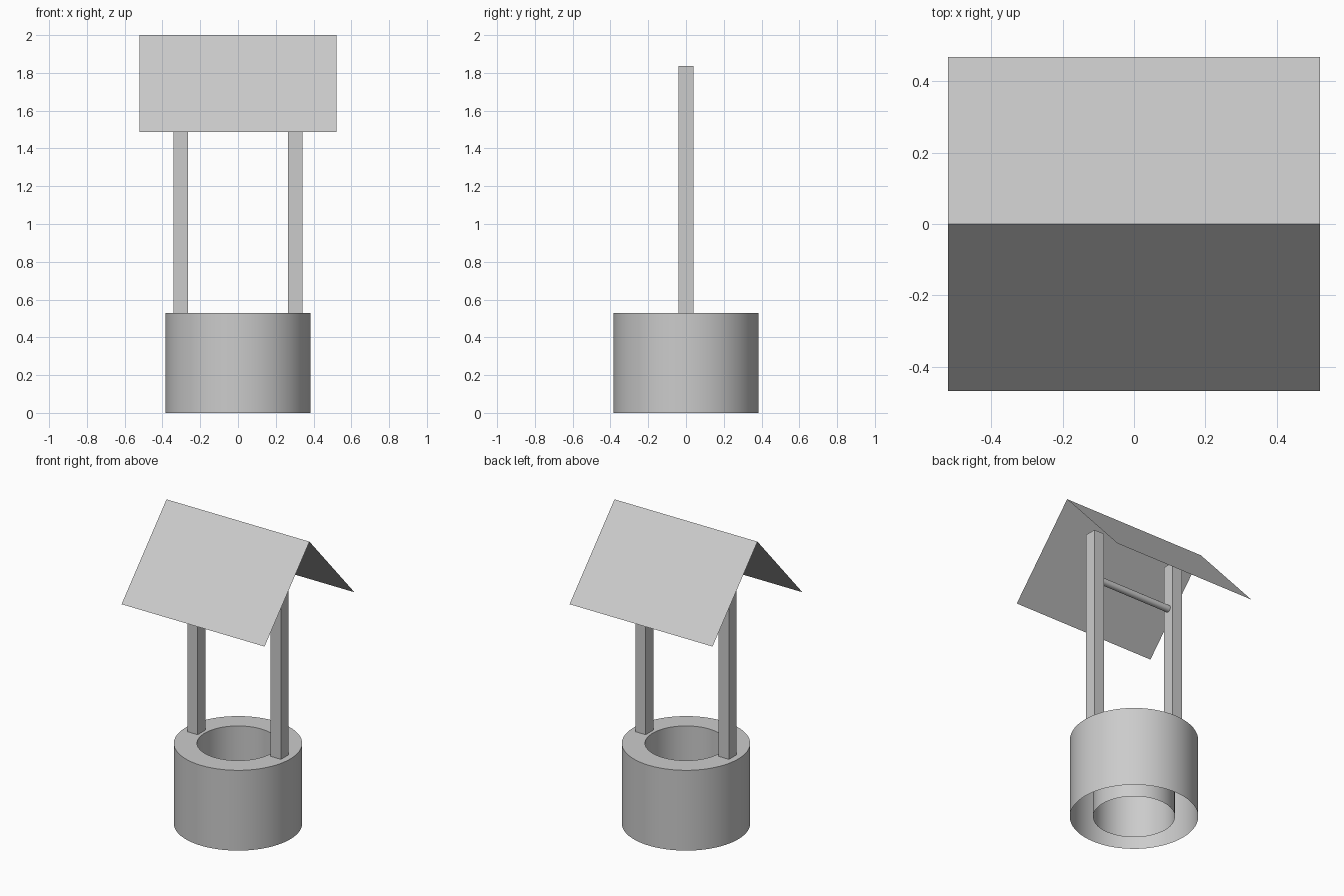
import bpy
import math

if "Cube" in bpy.data.objects:
    bpy.data.objects.remove(bpy.data.objects["Cube"])


def mesh_object(name, verts, faces):
    mesh = bpy.data.meshes.new(name)
    mesh.from_pydata(verts, [], faces)
    obj = bpy.data.objects.new(name, mesh)
    bpy.context.collection.objects.link(obj)
    return obj


def smooth(obj):
    bpy.ops.object.select_all(action='DESELECT')
    obj.select_set(True)
    bpy.context.view_layer.objects.active = obj
    bpy.ops.object.shade_smooth_by_angle(angle=math.radians(35))


def lathe(name, profile, segments=64):
    n = len(profile)
    verts = [(r * math.cos(2 * math.pi * s / segments),
              r * math.sin(2 * math.pi * s / segments), z)
             for s in range(segments) for r, z in profile]
    faces = []
    for s in range(segments):
        a, b = s * n, (s + 1) % segments * n
        faces += [(a + i, b + i, b + i + 1, a + i + 1) for i in range(n - 1)]
    obj = mesh_object(name, verts, faces)
    smooth(obj)
    return obj


# Well wall: outer shell, flat rim and inner shaft, open underneath
WALL_TOP = 0.53
lathe("well_wall", [(0.384, 0), (0.384, WALL_TOP), (0.245, WALL_TOP), (0.245, 0)])

# Two square posts standing on the rim
POST_TOP = 1.837
for side, label in ((-1, "left"), (1, "right")):
    bpy.ops.mesh.primitive_cube_add(
        size=1, location=(side * 0.304, 0, (WALL_TOP + POST_TOP) / 2))
    post = bpy.context.object
    post.name = label + "_post"
    post.scale = (0.076, 0.08, POST_TOP - WALL_TOP)

# Round crossbar between the posts
bpy.ops.mesh.primitive_cylinder_add(
    vertices=32, radius=0.022, depth=0.535,
    location=(0, 0, 1.535), rotation=(0, math.pi / 2, 0))
bar = bpy.context.object
bar.name = "crossbar"
smooth(bar)

# Gable roof: two thin sheets folded at the ridge
W, D, EAVE, RIDGE = 0.522, 0.469, 1.487, 2.0
mesh_object("roof",
            [(x, y, z) for y, z in ((-D, EAVE), (0, RIDGE), (D, EAVE)) for x in (-W, W)],
            [(0, 1, 3, 2), (2, 3, 5, 4)])
